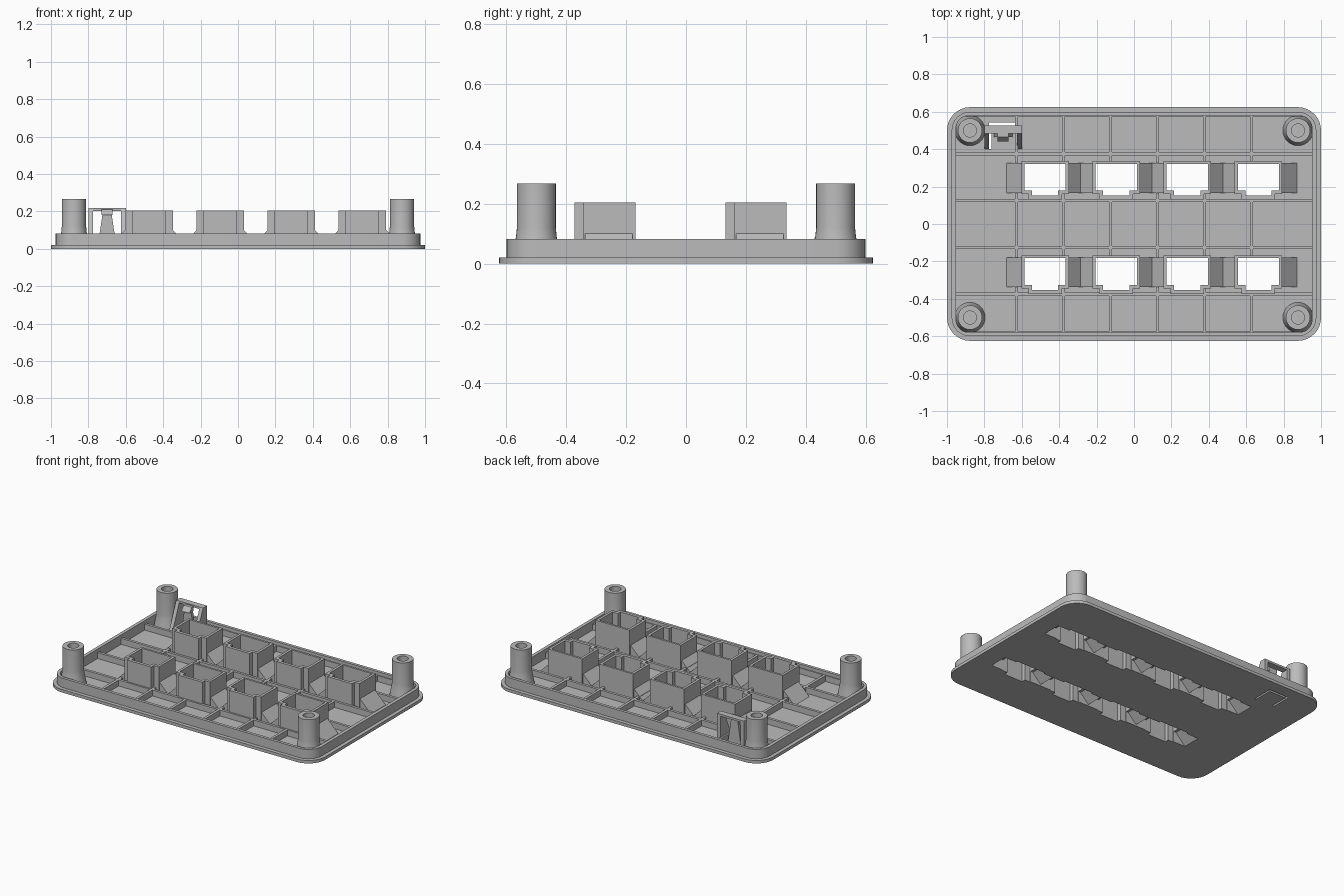
import bpy, bmesh, math
from mathutils import Vector, Matrix

cube = bpy.data.objects.get("Cube")
if cube:
    bpy.data.objects.remove(cube, do_unlink=True)

grey = bpy.data.materials.new("light grey plastic")
grey.use_nodes = True
grey.diffuse_color = (0.5, 0.5, 0.5, 1)
grey.node_tree.nodes["Principled BSDF"].inputs["Base Color"].default_value = (0.5, 0.5, 0.5, 1)


def finish(name, bm):
    bmesh.ops.recalc_face_normals(bm, faces=bm.faces)
    mesh = bpy.data.meshes.new(name)
    bm.to_mesh(mesh)
    bm.free()
    mesh.materials.append(grey)
    obj = bpy.data.objects.new(name, mesh)
    bpy.context.collection.objects.link(obj)
    return obj


def prism(name, outline, low, high, axis="z"):
    """Extrude a 2D outline along z (xy), y (xz) or x (yz)."""
    place = {"z": lambda a, b, h: (a, b, h),
             "y": lambda a, b, h: (a, h, b),
             "x": lambda a, b, h: (h, a, b)}[axis]
    bm = bmesh.new()
    face = bm.faces.new([bm.verts.new(place(a, b, low)) for a, b in outline])
    top = bmesh.ops.extrude_face_region(bm, geom=[face])["geom"]
    shift = Vector(place(0, 0, high - low))
    bmesh.ops.translate(bm, vec=shift, verts=[v for v in top if isinstance(v, bmesh.types.BMVert)])
    return finish(name, bm)


def box(name, x0, x1, y0, y1, z0, z1):
    return prism(name, [(x0, y0), (x1, y0), (x1, y1), (x0, y1)], z0, z1)


def rounded(hx, hy, r, steps=8):
    pts = []
    for k, (sx, sy) in enumerate([(1, 1), (-1, 1), (-1, -1), (1, -1)]):
        for i in range(steps + 1):
            a = math.pi / 2 * (k + i / steps)
            pts.append((sx * (hx - r) + r * math.cos(a), sy * (hy - r) + r * math.sin(a)))
    return pts


def select(obj):
    bpy.ops.object.select_all(action="DESELECT")
    obj.select_set(True)
    bpy.context.view_layer.objects.active = obj


def cut(obj, cutters):
    select(obj)
    for c in cutters:
        mod = obj.modifiers.new("cut", "BOOLEAN")
        mod.operation = "DIFFERENCE"
        mod.solver = "EXACT"
        mod.object = c
        bpy.ops.object.modifier_apply(modifier=mod.name)


def smooth(obj):
    select(obj)
    bpy.ops.object.shade_smooth_by_angle(angle=math.radians(30))


FLOOR, RIB_TOP, RIM_TOP = 0.02, 0.06, 0.083
COLUMNS = [-0.475 + 0.38 * i for i in range(4)]
ROWS = [0, -0.505]


def tee(cx, oy, half, back, step, neck, front):
    pts = [(half, back), (-half, back), (-half, step), (-neck, step),
           (-neck, front), (neck, front), (neck, step), (half, step)]
    return [(cx + x, oy + y) for x, y in pts]


def ramp_line(drop, bottom):
    """Row of flat-topped humps with 45 degree flanks, closed along the bottom."""
    top = 0.10 - drop
    half = 0.127
    run = top - bottom
    pts = [(COLUMNS[0] - half - run, bottom)]
    for i, c in enumerate(COLUMNS):
        if i:
            gap = 0.19 - half
            pts.append((c - 0.19, top - gap))
        pts += [(c - half, top), (c + half, top)]
    pts.append((COLUMNS[-1] + half + run, bottom))
    return pts


# Cutters: flared pockets below each row, socket openings, latch slots
pockets = [prism("pocket_cutter", ramp_line(0.028, -0.02), oy + 0.185, oy + 0.31, "y") for oy in ROWS]
holes = [prism("opening_cutter", tee(c, oy, 0.11, 0.322, 0.18, 0.07, 0.152), -0.05, 0.3)
         for oy in ROWS for c in COLUMNS]
slots = [box("slot_cutter", -0.775, -0.625, 0.527, 0.542, -0.05, 0.03),
         box("slot_cutter", -0.775, -0.763, 0.40, 0.535, -0.05, 0.03),
         box("slot_cutter", -0.637, -0.625, 0.40, 0.535, -0.05, 0.03)]
inner = prism("rim_cutter", rounded(0.952, 0.58, 0.07), 0, 0.2)
cutters = pockets + holes + slots + [inner]
for c in cutters:
    c.hide_render = True

# Base plate and rim
plate = prism("base_plate", rounded(1.0, 0.625, 0.125), 0, FLOOR)
cut(plate, pockets + holes + slots)
rim = prism("rim", rounded(0.975, 0.6, 0.1), 0.015, RIM_TOP)
cut(rim, [inner])
smooth(rim)
smooth(plate)

# Stiffening ribs
for i in range(6):
    x = -0.628 + 0.2512 * i
    rib = box("cross_rib", x - 0.009, x + 0.009, -0.585, 0.585, 0.012, RIB_TOP)
    cut(rib, pockets + holes)
for i in range(4):
    y = -0.376 + 0.2507 * i
    box("long_rib", -0.957, 0.957, y - 0.009, y + 0.009, 0.012, RIB_TOP)
for s in (-1, 1):
    box("edge_ledge", -0.9, 0.9, s * 0.58 - 0.006, s * 0.58 + 0.006, 0.012, RIB_TOP)

# Sockets with sloped flanks
for r, oy in enumerate(ROWS):
    ramp = prism("socket_ramps", ramp_line(0, FLOOR - 0.005), oy + 0.167, oy + 0.326, "y")
    cut(ramp, [pockets[r]] + holes[4 * r:4 * r + 4])
    for i, c in enumerate(COLUMNS):
        socket = prism("socket", tee(c, oy, 0.127, 0.336, 0.16, 0.09, 0.132), 0.005, 0.205)
        cut(socket, [pockets[r], holes[4 * r + i]])

# Corner screw posts
PROFILE = [(0, 0.07), (0.035, 0.07), (0.035, 0.267), (0.065, 0.267),
           (0.065, 0.12), (0.068, 0.09), (0.074, 0.06), (0.082, 0.015)]
for sx in (-1, 1):
    for sy in (-1, 1):
        bm = bmesh.new()
        verts = [bm.verts.new((r, 0, z)) for r, z in PROFILE]
        edges = [bm.edges.new(pair) for pair in zip(verts, verts[1:])]
        bmesh.ops.spin(bm, geom=verts + edges, cent=(0, 0, 0), axis=(0, 0, 1),
                       angle=math.tau, steps=32)
        bmesh.ops.remove_doubles(bm, verts=bm.verts, dist=0.0005)
        bmesh.ops.transform(bm, matrix=Matrix.Translation((sx * 0.877, sy * 0.5, 0)), verts=bm.verts)
        smooth(finish("screw_post", bm))

# Latch: arch with sloped legs, and a tapered spring tab with a hook
LEG = [(0.40, 0.015), (0.527, 0.015), (0.527, 0.217), (0.485, 0.217)]
for x in (-0.80, -0.625):
    prism("latch_leg", LEG, x, x + 0.025, "x")
box("latch_bar", -0.80, -0.60, 0.485, 0.527, 0.203, 0.217)
prism("latch_tab", [(-0.75, 0.015), (-0.65, 0.015), (-0.675, 0.18), (-0.725, 0.18)], 0.465, 0.485, "y")
prism("latch_hook", [(0.44, 0.18), (0.485, 0.18), (0.485, 0.21), (0.465, 0.21)], -0.73, -0.67, "x")

for c in cutters:
    bpy.data.objects.remove(c, do_unlink=True)
